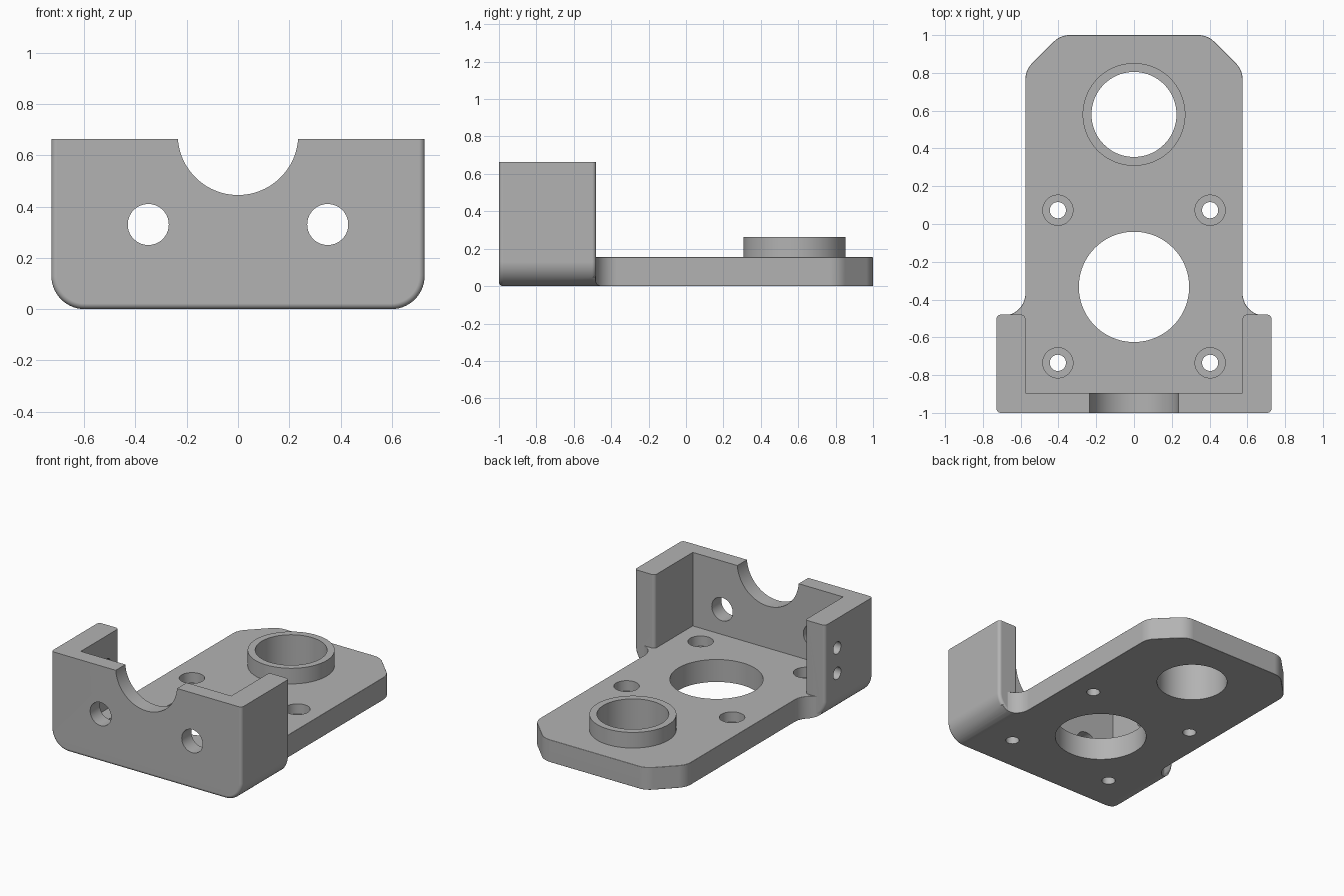
import bpy
import bmesh
from math import sin, cos, tan, pi, radians
from mathutils import Vector, Matrix

cube = bpy.data.objects.get("Cube")
if cube:
    bpy.data.objects.remove(cube, do_unlink=True)

grey = bpy.data.materials.new("machined_grey")
grey.use_nodes = True
grey.diffuse_color = (0.45, 0.45, 0.45, 1)
grey.node_tree.nodes["Principled BSDF"].inputs["Base Color"].default_value = (0.45, 0.45, 0.45, 1)


def rounded(corners, steps=14):
    """Outline from (x, y, radius) corners, each replaced by an arc."""
    out = []
    n = len(corners)
    for i, (x, y, r) in enumerate(corners):
        p = Vector((x, y))
        if r == 0:
            pts = [p]
        else:
            a = (Vector(corners[i - 1][:2]) - p).normalized()
            b = (Vector(corners[(i + 1) % n][:2]) - p).normalized()
            half = a.angle(b) / 2
            centre = p + (a + b).normalized() * r / sin(half)
            t0 = p + a * r / tan(half) - centre
            t1 = p + b * r / tan(half) - centre
            sweep = t0.angle_signed(t1)
            pts = [centre + Matrix.Rotation(-sweep * k / steps, 2) @ t0 for k in range(steps + 1)]
        for q in pts:
            if not out or (q - out[-1]).length > 1e-4:
                out.append(q)
    return out


def mirrored(half):
    """Close a right-hand run of corners with its mirror image."""
    return half + [(-x, y, r) for x, y, r in reversed(half)]


def circle(x, y, r, n=96):
    return [Vector((x + r * cos(2 * pi * k / n), y + r * sin(2 * pi * k / n))) for k in range(n)]


def prism(name, outline, lo, hi, axis="z"):
    """Extrude an outline along z (xy plan), y (xz plan) or x (yz plan)."""
    place = {"z": lambda p, h: (p.x, p.y, h),
             "y": lambda p, h: (p.x, h, p.y),
             "x": lambda p, h: (h, p.x, p.y)}[axis]
    bm = bmesh.new()
    base = bm.faces.new([bm.verts.new(place(p, lo)) for p in outline])
    top = bmesh.ops.extrude_face_region(bm, geom=[base])
    shift = Vector(place(Vector((0, 0)), hi - lo))
    bmesh.ops.translate(bm, vec=shift, verts=[v for v in top["geom"] if isinstance(v, bmesh.types.BMVert)])
    bmesh.ops.recalc_face_normals(bm, faces=bm.faces)
    mesh = bpy.data.meshes.new(name)
    bm.to_mesh(mesh)
    bm.free()
    mesh.materials.append(grey)
    obj = bpy.data.objects.new(name, mesh)
    bpy.context.collection.objects.link(obj)
    return obj


def bake(obj):
    """Replace the mesh by its modified result."""
    graph = bpy.context.evaluated_depsgraph_get()
    mesh = bpy.data.meshes.new_from_object(obj.evaluated_get(graph))
    obj.modifiers.clear()
    obj.data = mesh


def soften(obj, width):
    mod = obj.modifiers.new("edge_round", "BEVEL")
    mod.width = width
    mod.segments = 5
    mod.limit_method = "ANGLE"
    mod.angle_limit = radians(40)
    bake(obj)


def combine(obj, other, operation):
    mod = obj.modifiers.new("combine", "BOOLEAN")
    mod.operation = operation
    mod.solver = "EXACT"
    mod.object = other
    bake(obj)
    bpy.data.objects.remove(other, do_unlink=True)


def cut(obj, outline, lo, hi, axis="z"):
    combine(obj, prism("cutter", outline, lo, hi, axis), "DIFFERENCE")


# Upright end block with rounded lower corners
front_profile = rounded(mirrored([(0.728, 0, 0.13), (0.728, 0.8, 0)]))
body = prism("mounting_bracket", front_profile, -1, -0.48, "y")
soften(body, 0.022)
trim = rounded(mirrored([(1, 0.663, 0), (1, 1, 0)]))
cut(body, trim, -1.2, 0, "y")

# Pocket between the two side arms
pocket = mirrored([(0.575, -0.895, 0), (0.575, -0.48, 0.022), (0.597, -0.48, 0), (0.597, -0.3, 0)])
cut(body, rounded(pocket), 0.09, 1)

# Base plate with clipped rear corners and flared roots
plate_outline = mirrored([(0.66, -0.94, 0), (0.697, -0.53, 0), (0.697, -0.485, 0),
                          (0.575, -0.485, 0.118), (0.575, 0.815, 0.12), (0.39, 1, 0.12)])
plate = prism("plate", rounded(plate_outline), 0, 0.155)
soften(plate, 0.02)
limit = prism("limit", front_profile, -1.2, 1.2, "y")
combine(plate, limit, "INTERSECT")
combine(body, plate, "UNION")

# Raised collar and the two large bores
combine(body, prism("collar", circle(0, 0.58, 0.272), 0.08, 0.263), "UNION")
cut(body, circle(0, 0.58, 0.225), -0.1, 0.5)
cut(body, circle(0, -0.333, 0.292), -0.1, 0.5)

# Counterbored screw holes
for x in (-0.403, 0.403):
    for y in (-0.735, 0.073):
        cut(body, circle(x, y, 0.043, 40), -0.1, 0.5)
        cut(body, circle(x, y, 0.08, 48), 0.085, 0.3)

# Front wall: half-round notch and two round holes
cut(body, circle(0, 0.68, 0.235), -1.1, -0.8, "y")
for x in (-0.35, 0.35):
    cut(body, circle(x, 0.33, 0.08, 56), -1.1, -0.8, "y")

# Two small holes in one side arm
for z in (0.285, 0.46):
    cut(body, circle(-0.61, z, 0.042, 40), -0.9, -0.5, "x")

# Smooth rounds with crisp flats
bpy.ops.object.select_all(action="DESELECT")
body.select_set(True)
bpy.context.view_layer.objects.active = body
bpy.ops.object.shade_smooth_by_angle(angle=radians(30))
normals = body.modifiers.new("clean_normals", "WEIGHTED_NORMAL")
normals.keep_sharp = True
